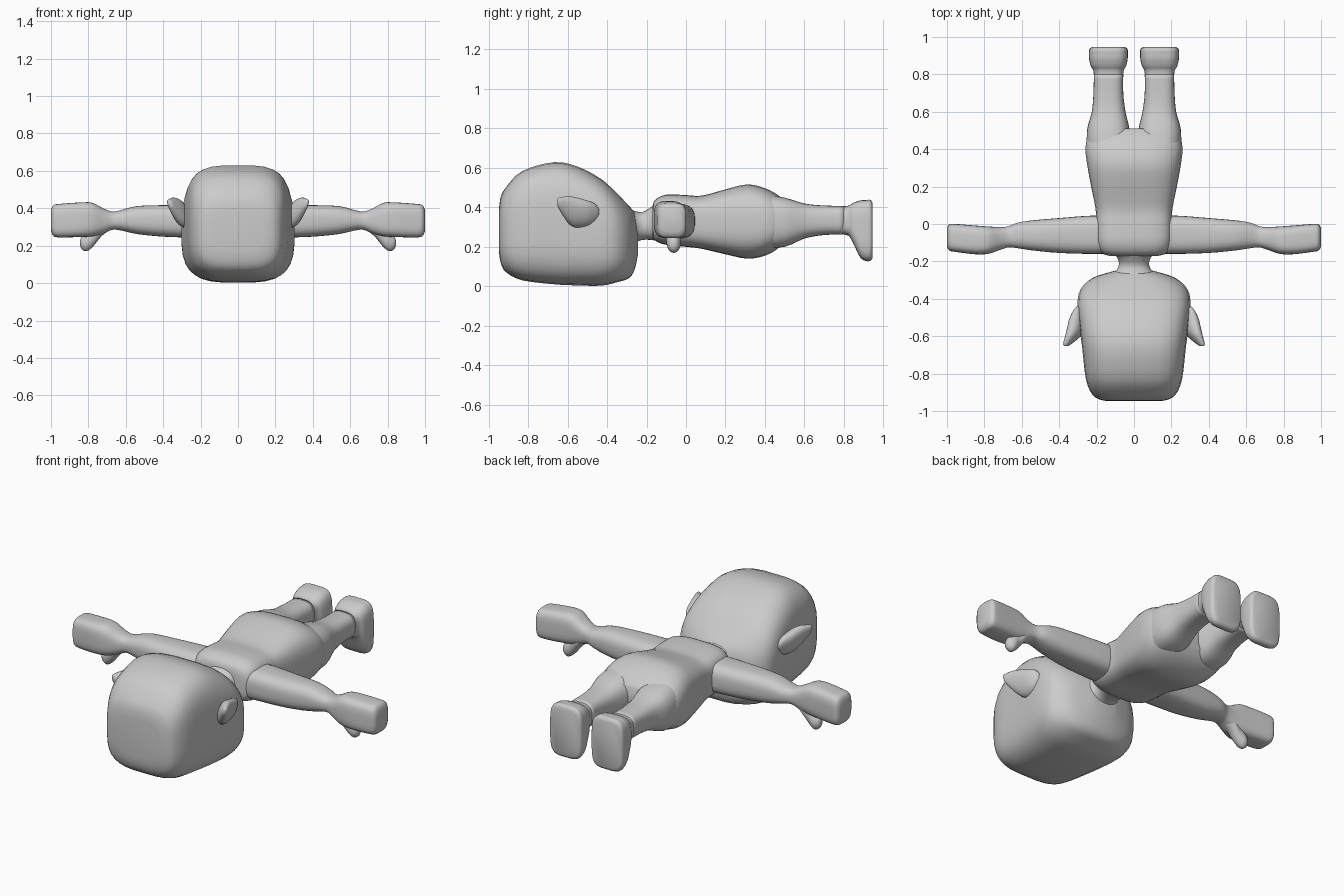
import bpy, bmesh, math
from mathutils import Vector

RING = 32
STEPS = 3


def smooth_rows(rows):
    """Catmull-Rom interpolation between the given cross-sections."""
    out = []
    for i in range(len(rows) - 1):
        p0, p1 = rows[max(i - 1, 0)], rows[i]
        p2, p3 = rows[i + 1], rows[min(i + 2, len(rows) - 1)]
        for k in range(STEPS):
            t = k / STEPS
            out.append([0.5 * (2 * b + (c - a) * t + (2 * a - 5 * b + 4 * c - d) * t * t
                               + (3 * b - a - 3 * c + d) * t ** 3)
                        for a, b, c, d in zip(p0, p1, p2, p3)])
    out.append(list(rows[-1]))
    return out


def loft(name, rows, axis='Y', side=1, shear=0.0):
    """Rows: position, min/max across, min/max height, squareness."""
    bm = bmesh.new()
    rings = []
    for p, a0, a1, z0, z1, n in smooth_rows(rows):
        ring = []
        for i in range(RING):
            t = 2 * math.pi * (i + 0.5) / RING
            c, s = math.cos(t), math.sin(t)
            u = math.copysign(abs(c) ** (2 / n), c)
            v = math.copysign(abs(s) ** (2 / n), s)
            a = (a0 + a1) / 2 + (a1 - a0) / 2 * u
            dz = (z1 - z0) / 2 * v
            z = (z0 + z1) / 2 + dz
            co = (a + shear * dz, p, z) if axis == 'Y' else (p, a, z)
            ring.append(bm.verts.new((co[0] * side, co[1], co[2])))
        rings.append(ring)
    for r, q in zip(rings, rings[1:]):
        for i in range(RING):
            j = (i + 1) % RING
            bm.faces.new((r[i], r[j], q[j], q[i]))
    bm.faces.new(rings[0])
    bm.faces.new(rings[-1])
    return finish(name, bm)


def finish(name, bm):
    bmesh.ops.recalc_face_normals(bm, faces=bm.faces)
    me = bpy.data.meshes.new(name)
    bm.to_mesh(me)
    bm.free()
    ob = bpy.data.objects.new(name, me)
    bpy.context.collection.objects.link(ob)
    for p in me.polygons:
        p.use_smooth = True
    return ob


def sym(y, w, z0, z1, n):
    return (y, -w, w, z0, z1, n)


# Head: large rounded block
loft("head", [
    sym(-0.947, 0.14, 0.17, 0.40, 3), sym(-0.938, 0.185, 0.115, 0.455, 3.2),
    sym(-0.91, 0.225, 0.07, 0.505, 3.5), sym(-0.83, 0.258, 0.03, 0.585, 3.6),
    sym(-0.67, 0.277, 0.01, 0.63, 3.6), sym(-0.55, 0.292, 0.004, 0.608, 3.5),
    sym(-0.43, 0.303, 0.003, 0.545, 3.3), sym(-0.35, 0.287, 0.02, 0.472, 3.1),
    sym(-0.29, 0.225, 0.04, 0.41, 2.8), sym(-0.26, 0.14, 0.085, 0.375, 2.5),
    sym(-0.242, 0.07, 0.17, 0.34, 2.2)])

# Neck flaring into both head and shoulders
loft("neck", [
    sym(-0.31, 0.17, 0.18, 0.40, 2.3), sym(-0.26, 0.105, 0.22, 0.382, 2.3),
    sym(-0.22, 0.082, 0.235, 0.378, 2.3), sym(-0.18, 0.09, 0.235, 0.40, 2.4),
    sym(-0.14, 0.13, 0.23, 0.43, 2.6)])

# Torso with wide hips
loft("torso", [
    sym(-0.17, 0.13, 0.26, 0.405, 3), sym(-0.155, 0.175, 0.23, 0.44, 3.4),
    sym(-0.10, 0.20, 0.21, 0.465, 3.6), sym(0.0, 0.203, 0.20, 0.463, 3.6),
    sym(0.08, 0.206, 0.19, 0.46, 3.5), sym(0.20, 0.23, 0.162, 0.492, 3.3),
    sym(0.31, 0.25, 0.14, 0.517, 3.1), sym(0.40, 0.26, 0.155, 0.498, 3),
    sym(0.47, 0.245, 0.195, 0.46, 2.8), sym(0.51, 0.19, 0.25, 0.42, 2.6)])

for side, label in ((1, "left"), (-1, "right")):
    # Leg and foot
    loft("leg_" + label, [
        (0.38, 0.01, 0.25, 0.19, 0.47, 2.6), (0.50, 0.022, 0.252, 0.20, 0.45, 2.7),
        (0.60, 0.045, 0.226, 0.242, 0.42, 2.7), (0.70, 0.057, 0.217, 0.26, 0.41, 2.8),
        (0.80, 0.057, 0.215, 0.262, 0.408, 3)], side=side)
    loft("foot_" + label, [
        (0.77, 0.06, 0.213, 0.263, 0.406, 3), (0.82, 0.055, 0.218, 0.258, 0.408, 3.2),
        (0.845, 0.042, 0.232, 0.222, 0.422, 3.5), (0.88, 0.034, 0.24, 0.15, 0.435, 4),
        (0.91, 0.032, 0.241, 0.128, 0.438, 4.2), (0.935, 0.034, 0.239, 0.13, 0.438, 4.2),
        (0.946, 0.048, 0.225, 0.145, 0.42, 4)], side=side)
    # Arm and mitten hand
    loft("arm_" + label, [
        (0.15, -0.16, 0.045, 0.24, 0.42, 3), (0.25, -0.16, 0.044, 0.243, 0.419, 3),
        (0.40, -0.155, 0.032, 0.248, 0.417, 2.8), (0.54, -0.142, 0.02, 0.262, 0.412, 2.6),
        (0.62, -0.13, 0.008, 0.28, 0.392, 2.5), (0.67, -0.125, -0.012, 0.285, 0.382, 2.5),
        (0.72, -0.14, -0.016, 0.265, 0.40, 2.7), (0.78, -0.16, -0.013, 0.25, 0.43, 3.2),
        (0.85, -0.162, -0.008, 0.246, 0.431, 3.6), (0.95, -0.15, 0.0, 0.244, 0.424, 3.8),
        (0.985, -0.143, -0.001, 0.25, 0.418, 3.6),
        (0.999, -0.125, -0.02, 0.275, 0.395, 3.2)], axis='X', side=side)
    # Thumb: base tapering to a round tip below the palm
    loft("thumb_" + label, [
        (0.69, -0.09, -0.04, 0.28, 0.32, 2), (0.73, -0.105, -0.025, 0.25, 0.33, 2),
        (0.775, -0.10, -0.03, 0.195, 0.30, 2), (0.81, -0.097, -0.027, 0.17, 0.265, 2),
        (0.837, -0.085, -0.04, 0.183, 0.245, 2),
        (0.845, -0.07, -0.055, 0.205, 0.225, 2)], side=side, axis='X')
    # Ear: flared shell pointing away from the neck
    loft("ear_" + label, [
        (-0.652, 0.352, 0.372, 0.41, 0.445, 2.2), (-0.64, 0.335, 0.376, 0.385, 0.45, 2.2),
        (-0.60, 0.29, 0.362, 0.325, 0.457, 2.2), (-0.56, 0.265, 0.352, 0.298, 0.452, 2.2),
        (-0.50, 0.26, 0.338, 0.303, 0.435, 2.2), (-0.46, 0.27, 0.318, 0.325, 0.418, 2.2),
        (-0.44, 0.285, 0.303, 0.355, 0.39, 2)], side=side, shear=0.3)
